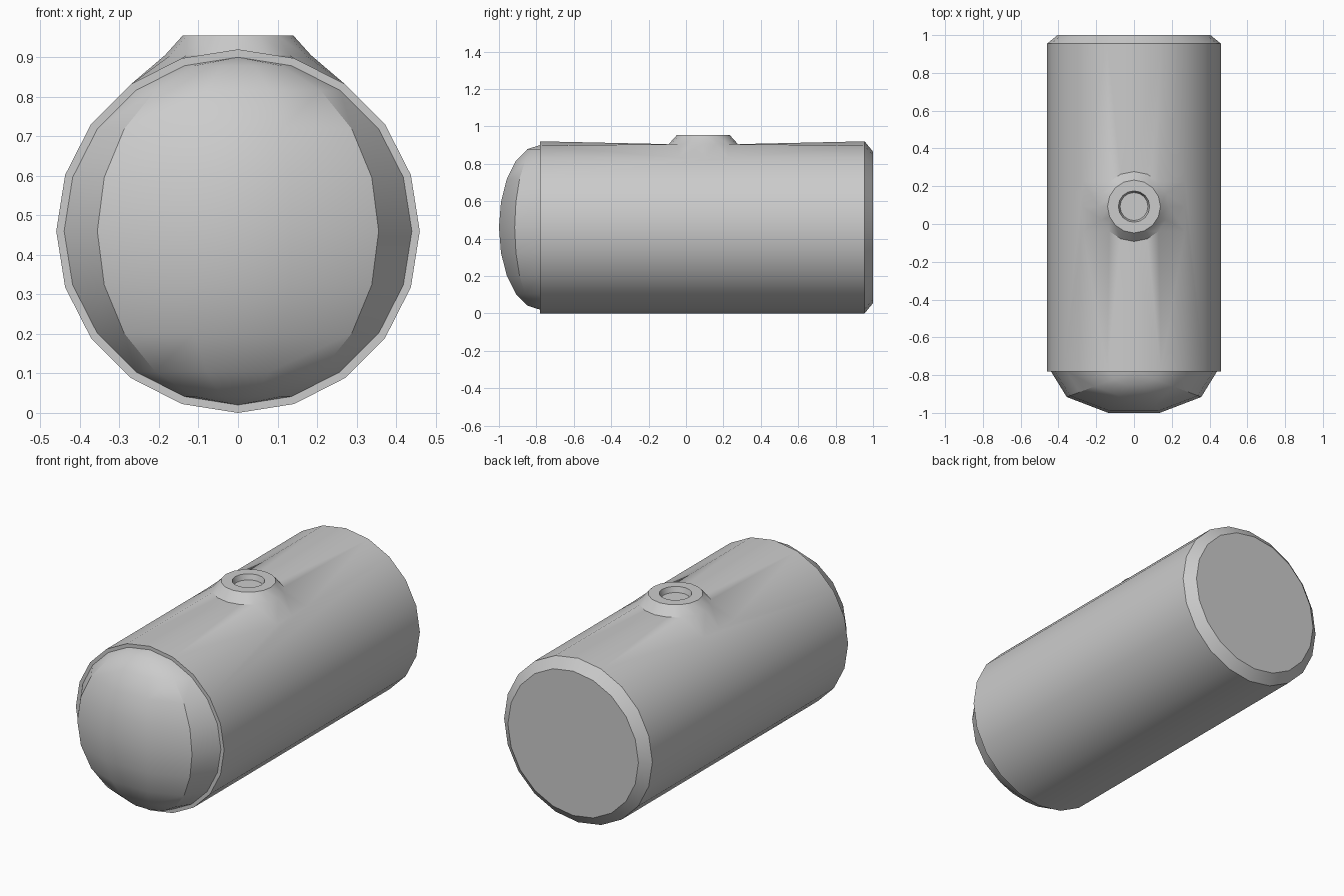
import bpy, bmesh
from math import sin, cos, radians, pi

if "Cube" in bpy.data.objects:
    bpy.data.objects.remove(bpy.data.objects["Cube"])

R, ZC = 0.46, 0.46               # tank radius and axis height
Y_FRONT, Y_BACK = -0.78, 0.955   # ends of the straight shell
CY = 0.0925                      # filler neck position along the tank


def build(name, faces):
    """Make a smooth-by-angle object from a list of point loops, welding shared points."""
    bm = bmesh.new()
    for pts in faces:
        bm.faces.new([bm.verts.new(p) for p in pts])
    bmesh.ops.remove_doubles(bm, verts=bm.verts, dist=1e-4)
    bmesh.ops.recalc_face_normals(bm, faces=bm.faces)
    me = bpy.data.meshes.new(name)
    bm.to_mesh(me)
    bm.free()
    ob = bpy.data.objects.new(name, me)
    bpy.context.collection.objects.link(ob)
    bpy.ops.object.select_all(action='DESELECT')
    ob.select_set(True)
    bpy.context.view_layer.objects.active = ob
    bpy.ops.object.shade_smooth_by_angle(angle=radians(30))
    return ob


def hull(deg, y, r=R):
    """Point on the tank circle, angle measured from the top."""
    return (r * sin(radians(deg)), y, ZC + r * cos(radians(deg)))


def neck(deg, r, z):
    """Point on a filler neck ring, angle measured from +y."""
    return (r * sin(radians(deg)), CY + r * cos(radians(deg)), z)


faces = []

# shell sides below the neck area
for a in range(54, 306, 18):
    faces.append([hull(a, Y_FRONT), hull(a + 18, Y_FRONT), hull(a + 18, Y_BACK), hull(a, Y_BACK)])

# front lip and rear chamfer
for a in range(0, 360, 18):
    faces.append([hull(a, Y_FRONT), hull(a + 18, Y_FRONT),
                  hull(a + 18, Y_FRONT, 0.44), hull(a, Y_FRONT, 0.44)])
    faces.append([hull(a, Y_BACK), hull(a + 18, Y_BACK),
                  hull(a + 18, 1.0, 0.405), hull(a, 1.0, 0.405)])
faces.append([hull(a, 1.0, 0.405) for a in range(0, 360, 18)])

# top of the shell, blended into the neck base in four mirrored quarters
RB, ZB = 0.185, 0.905
side_y = 0.185 * cos(pi / 4)
for sx in (1, -1):
    for y_end, s in ((Y_FRONT, -1), (Y_BACK, 1)):
        def ring(d):
            x, y, z = neck(d, RB, ZB)
            return (sx * x, CY + s * (y - CY), z)
        e0, e1, e2 = (hull(sx * d, y_end) for d in (0, 18, 36))
        s45, s90 = hull(sx * 36, CY + s * side_y), hull(sx * 36, CY)
        faces.append([e0, e1, ring(45), ring(22.5), ring(0)])
        faces.append([e1, e2, s45, ring(45)])
        faces.append([ring(45), s45, s90, ring(90), ring(67.5)])
    # strip beside the blended area
    faces.append([hull(sx * 36, y) for y in (Y_FRONT, CY - side_y, CY, CY + side_y, Y_BACK)]
                 + [hull(sx * 54, Y_BACK), hull(sx * 54, Y_FRONT)])

# filler neck: sloped collar, flat rim, shallow socket
rings = [(RB, ZB), (0.14, 0.955), (0.083, 0.955), (0.074, 0.925)]
angles = [i * 22.5 for i in range(16)]
for (r0, z0), (r1, z1) in zip(rings, rings[1:]):
    for a in angles:
        b = a + 22.5
        faces.append([neck(a, r0, z0), neck(b, r0, z0), neck(b, r1, z1), neck(a, r1, z1)])
faces.append([neck(a, *rings[-1]) for a in angles])

build("tank_body", faces)

# domed front cap: half of a flattened sphere with poles at top and bottom
RD = 0.44
DEPTH = 0.22 / cos(radians(18))


def dome(lon, lat):
    lo, la = radians(lon), radians(lat)
    return (RD * sin(lo) * cos(la), Y_FRONT - DEPTH * cos(lo) * cos(la), ZC + RD * sin(la))


build("front_dome", [[dome(lo, la), dome(lo + 36, la), dome(lo + 36, la + 18), dome(lo, la + 18)]
                     for lo in range(-90, 90, 36) for la in range(-90, 90, 18)])
